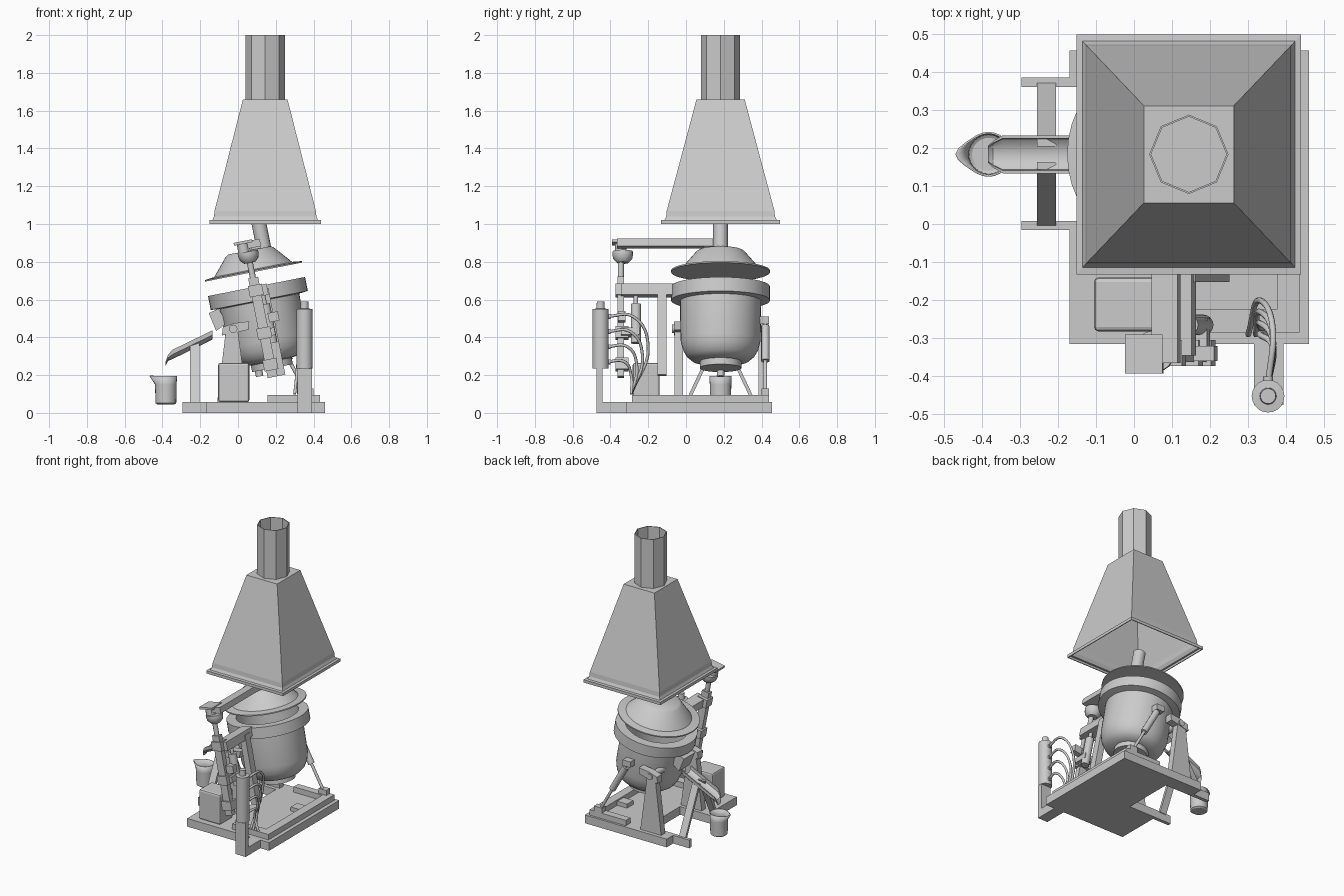
import bpy, bmesh, math
from mathutils import Matrix, Vector

if "Cube" in bpy.data.objects:
    bpy.data.objects.remove(bpy.data.objects["Cube"])

steel = bpy.data.materials.new("steel_grey")
steel.use_nodes = True
GREY = (0.6, 0.6, 0.6, 1)
steel.diffuse_color = GREY
steel.node_tree.nodes["Principled BSDF"].inputs["Base Color"].default_value = GREY

WORLD = Matrix()
CY = 0.183                       # shared centre line of pot, hood and spout
# Tilted frame of the pot: origin at the centre of its mouth
POT = Matrix.Translation((0.098, CY, 0.669)) @ Matrix.Rotation(math.radians(-11.1), 4, "Y")


def finish(name, bm, frame=WORLD, smooth=False, shell=0):
    bmesh.ops.recalc_face_normals(bm, faces=bm.faces)
    bm.transform(frame)
    me = bpy.data.meshes.new(name)
    bm.to_mesh(me)
    bm.free()
    ob = bpy.data.objects.new(name, me)
    bpy.context.collection.objects.link(ob)
    me.materials.append(steel)
    if shell:
        mod = ob.modifiers.new("wall", "SOLIDIFY")
        mod.thickness, mod.offset = shell, -1
    if smooth:
        bpy.ops.object.select_all(action="DESELECT")
        ob.select_set(True)
        bpy.context.view_layer.objects.active = ob
        bpy.ops.object.shade_smooth_by_angle(angle=math.radians(35))
    return ob


def loft(name, rings, cap_start=True, cap_end=True, **kw):
    bm = bmesh.new()
    vs = [[bm.verts.new(p) for p in ring] for ring in rings]
    n = len(vs[0])
    for a, b in zip(vs, vs[1:]):
        for i in range(n):
            bm.faces.new((a[i], a[(i + 1) % n], b[(i + 1) % n], b[i]))
    if cap_start:
        bm.faces.new(vs[0])
    if cap_end:
        bm.faces.new(vs[-1])
    return finish(name, bm, **kw)


def box(name, lo, hi, frame=WORLD):
    rect = [(lo[0], lo[1]), (hi[0], lo[1]), (hi[0], hi[1]), (lo[0], hi[1])]
    return loft(name, [[(x, y, z) for x, y in rect] for z in (lo[2], hi[2])], frame=frame)


def lathe(name, profile, at=(0, 0, 0), n=32, frame=WORLD, caps=(True, True), smooth=True, shell=0):
    rings = [[(at[0] + r * math.cos(math.tau * i / n), at[1] + r * math.sin(math.tau * i / n), at[2] + z)
              for i in range(n)] for r, z in profile]
    return loft(name, rings, *caps, frame=frame, smooth=smooth, shell=shell)


def rod(name, a, b, r, n=12, frame=WORLD):
    a, b = Vector(a), Vector(b)
    turn = Matrix.Translation(a) @ (b - a).to_track_quat("Z", "Y").to_matrix().to_4x4()
    return lathe(name, [(r, 0), (r, (b - a).length)], n=n, frame=frame @ turn)


def plate(name, outline, y0, y1, frame=WORLD):
    """Outline in x and z, given depth along y."""
    return loft(name, [[(x, y, z) for x, z in outline] for y in (y0, y1)], frame=frame)


# Base slab with the pouring notch and two arms on its right-hand side
slab = [(-.17, -.315), (.46, -.315), (.46, .455), (-.17, .455), (-.17, .385), (-.295, .385),
        (-.295, .36), (.04, .36), (.04, .008), (-.295, .008), (-.295, -.016), (-.17, -.016)]
loft("base_slab", [[(x, y, z) for x, y in slab] for z in (0, .057)])
box("base_rail_side", (.375, -.285, .057), (.434, .44, .095))
box("base_rail_front", (.155, -.285, .057), (.375, -.225, .095))
box("base_rail_back", (.155, .39, .057), (.375, .44, .095))
box("base_block", (.3, .15, .057), (.375, .22, .085))

# Hood, open below, with a flared rim, and its eight-sided chimney
levels = [(.295, .315, 1.0), (.295, .315, 1.02), (.279, .297, 1.022), (.271, .288, 1.04),
          (.268, .285, 1.07), (.118, .1275, 1.66)]
loft("hood", [[(.144 + sx * hx, CY + sy * hy, z) for sx, sy in ((-1, -1), (1, -1), (1, 1), (-1, 1))]
              for hx, hy, z in levels], cap_start=False, shell=.008)
lathe("chimney", [(.104, 1.66), (.104, 2.0)], at=(.144, CY, 0), n=8, caps=(False, False),
      smooth=False, shell=.005)

# Pot with a heavy collar and hollow inside
lathe("pot", [(.11, -.44), (.11, -.405), (.15, -.4), (.18, -.375), (.2, -.34), (.212, -.29), (.215, -.08),
              (.262, -.075), (.262, 0), (.2, 0), (.2, -.3), (.12, -.38)], frame=POT, n=40)
rod("pot_outlet", (-.075, 0, -.47), (-.075, 0, -.39), .02, frame=POT)

# Lid: thin disc, domed cap and an off-centre vent tube
lathe("lid", [(.262, .078), (.262, .086), (.21, .092), (.13, .185), (.115, .195)], frame=POT, n=40)
rod("vent_tube", (.077, 0, .15), (.077, 0, .34), .039, 16, frame=POT)

# Pouring lip on the pot
plate("pot_lip", [(-.22, -.075), (-.275, -.09), (-.255, -.19), (-.19, -.16)], -.06, .06, POT)

# Trunnion pillars, in front of and behind the pot
for label, y in (("front", -.06), ("back", .385)):
    plate(label + "_pillar", [(-.11, .057), (.05, .057), (0, .43), (-.065, .43)], y, y + .045)
    plate(label + "_bearing", [(-.085, .41), (.055, .44), (.06, .485), (-.02, .475), (-.08, .455)], y - .003, y + .048)
rod("trunnion_shaft", (-.025, -.075, .445), (-.025, .44, .445), .022)

# Tilting ram behind the pot
foot, top = Vector((.37, .42, .1)), Vector((.15, .42, .49))
rod("tilt_ram_rod", foot, top, .01)
rod("tilt_ram_body", foot.lerp(top, .45), foot.lerp(top, .92), .022)
box("tilt_ram_foot", (.34, .4, .057), (.4, .44, .13))
box("tilt_ram_lug", (.12, .36, .47), (.18, .44, .51))

# Spout stand: two legs leaning together under the trough
for label, s in (("front", -1), ("back", 1)):
    loft(label + "_spout_leg", [[(x, CY + s * (d + o), z) for x, o in
                                ((-.255, 0), (-.205, 0), (-.205, .02), (-.255, .02))]
                               for d, z in ((.17, .05), (.02, .37))])

# Trough: U-shaped channel with a drooping end
channel = [(.05, .035), (.048, .01), (.03, -.008), (0, -.014), (-.03, -.008), (-.048, .01), (-.05, .035),
           (-.042, .035), (-.04, .014), (-.025, 0), (0, -.005), (.025, 0), (.04, .014), (.042, .035)]
path = [(-.135, .402, 1), (-.345, .3, 1), (-.37, .285, .7), (-.383, .257, .45)]
loft("pouring_trough", [[(x, CY + w * k, z + h * k) for w, h in channel] for x, z, k in path], smooth=True)

# Jug with a beak, open on top
n = 24
rings = []
for r, z, beak in ((.045, .045, 0), (.055, .052, 0), (.057, .15, 0), (.059, .195, .028)):
    rings.append([(-.382 + r * math.cos(a) - beak * max(0, -math.cos(a)) ** 6, CY + r * math.sin(a), z)
                  for a in (math.tau * i / n for i in range(n))])
loft("jug", rings, cap_end=False, smooth=True, shell=.005)

# Drive housing
housing = box("drive_housing", (-.105, -.282, .057), (.06, -.14, .265))
bevel = housing.modifiers.new("rounding", "BEVEL")
bevel.width, bevel.segments = .012, 2

# Lifting column for the lid, parallel to the pot axis
V = -.528
box("lift_column", (-.035, V - .018, -.487), (.018, V + .018, .05), POT)
rod("lift_rod", (-.01, V, .04), (-.01, V, .23), .016, frame=POT)
for i, w in enumerate((-.42, -.25, -.02)):
    box("column_collar_%d" % i, (-.045, V - .028, w - .03), (.03, V + .04, w + .03), POT)
lathe("lift_motor", [(.03, .13), (.05, .15), (.055, .175), (.055, .19)], at=(-.01, V + .01, 0), n=16, frame=POT)
rod("motor_neck", (-.03, V, .18), (-.03, V, .24), .03, frame=POT)
box("motor_cap", (-.075, V - .048, .235), (.025, V + .055, .25), POT)
box("lid_arm", (-.005, V - .02, .205), (.065, 0, .245), POT)
box("lid_arm_hanger", (.01, -.09, .17), (.06, .03, .22), POT)

# Second ram and the bracket joining the column to the pot
rod("lift_ram", (.025, -.448, -.31), (.025, -.448, -.1), .027, 16, frame=POT)
rod("lift_ram_rod", (.025, -.448, -.12), (.025, -.448, 0), .012, frame=POT)
box("bracket_arm", (-.02, V, -.055), (.055, -.245, .005), POT)
box("bracket_beam", (.015, -.335, -.487), (.06, -.285, -.02), POT)
box("bracket_tie", (-.02, V, -.27), (.05, -.43, -.23), POT)
box("valve_block", (.03, V - .015, -.2), (.085, V + .025, -.15), POT)

# Pressure tank on a stand, with four hoses
box("tank_foot", (.315, -.475, 0), (.392, -.31, .057))
box("tank_post", (.315, -.475, .057), (.392, -.443, .24))
lathe("pressure_tank", [(.043, .235), (.043, .55), (.022, .552), (.02, .59)], at=(.352, -.452, 0), n=20)
for i, z in enumerate((.51, .43, .35, .27)):
    cu = bpy.data.curves.new("hose_%d" % i, "CURVE")
    cu.dimensions, cu.bevel_depth, cu.bevel_resolution, cu.resolution_u = "3D", .008, 2, 6
    sp = cu.splines.new("BEZIER")
    reach = -.2 - .03 * i
    stops = [(.352, -.42, z), (.365, (reach - .42) / 2 + .03, z), (.33, reach, z * .65 + .02),
             (.3 + .02 * i, -.29, .1)]
    sp.bezier_points.add(len(stops) - 1)
    for bp, co in zip(sp.bezier_points, stops):
        bp.co = co
        bp.handle_left_type = bp.handle_right_type = "AUTO"
    cu.materials.append(steel)
    bpy.context.collection.objects.link(bpy.data.objects.new("hose_%d" % i, cu))
    rod("hose_fitting_%d" % i, (.352, -.44, z), (.352, -.4, z), .013)
